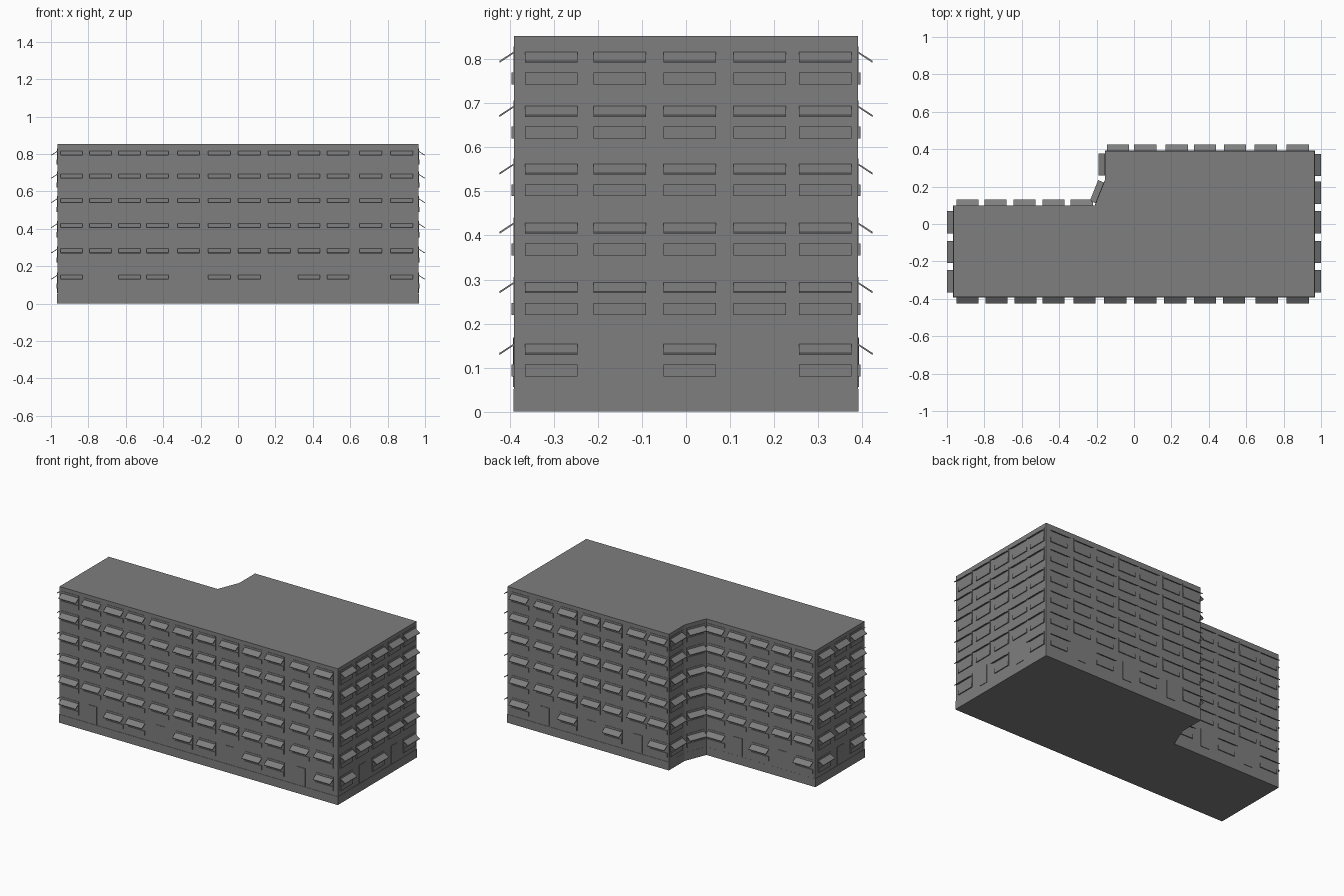
import bpy, bmesh
from mathutils import Vector, Matrix

cube = bpy.data.objects.get("Cube")
if cube:
    bpy.data.objects.remove(cube, do_unlink=True)

# One flat concrete grey for everything
grey = bpy.data.materials.new("concrete grey")
grey.use_nodes = True
colour = (0.21, 0.21, 0.21, 1)
grey.diffuse_color = colour
grey.node_tree.nodes["Principled BSDF"].inputs["Base Color"].default_value = colour

HEIGHT = 0.853
SILLS = [0.08, 0.22, 0.355, 0.489, 0.62, 0.743]
WIDTH = 0.119
A, B, C = Vector((-0.965, -0.39)), Vector((0.965, -0.39)), Vector((0.965, 0.39))
D, E, F, G = (Vector(p) for p in ((-0.155, 0.39), (-0.155, 0.235), (-0.21, 0.098), (-0.965, 0.098)))
OUTLINE = [A, B, C, D, E, F, G]


def finish(name, bm):
    bmesh.ops.recalc_face_normals(bm, faces=bm.faces)
    mesh = bpy.data.meshes.new(name)
    bm.to_mesh(mesh)
    bm.free()
    mesh.materials.append(grey)
    obj = bpy.data.objects.new(name, mesh)
    bpy.context.collection.objects.link(obj)
    return obj


def block(name, z0, z1, scale=(1, 1)):
    """Extrude the building outline between two heights."""
    bm = bmesh.new()
    face = bm.faces.new([bm.verts.new((p.x * scale[0], p.y * scale[1], z0)) for p in OUTLINE])
    top = bmesh.ops.extrude_face_region(bm, geom=[face], use_keep_orig=True)
    verts = [v for v in top["geom"] if isinstance(v, bmesh.types.BMVert)]
    bmesh.ops.translate(bm, vec=(0, 0, z1 - z0), verts=verts)
    return finish(name, bm)


def prism(bm, frame, profile, width):
    """Sweep an (outward, up) profile across a width along the wall."""
    ends = [[bm.verts.new(frame @ Vector((s * width / 2, o, z))) for o, z in profile]
            for s in (-1, 1)]
    bm.faces.new(ends[0])
    bm.faces.new(ends[1][::-1])
    n = len(profile)
    for i in range(n):
        j = (i + 1) % n
        bm.faces.new((ends[0][i], ends[0][j], ends[1][j], ends[1][i]))


def slab(bm, frame, z0, z1, depth, width):
    prism(bm, frame, [(-0.002, z0), (depth, z0), (depth, z1), (-0.002, z1)], width)


block("building_body", 0, HEIGHT)
block("plinth", 0, 0.052, (1.002, 1.005))

# Each wall: start, end, opening centres along x or y, ground floor doors
front = [-0.89, -0.735, -0.58, -0.43, -0.265, -0.1, 0.06, 0.22, 0.38, 0.535, 0.71, 0.875]
side = [-0.306, -0.15, 0.009, 0.167, 0.316]
back = [-0.085, 0.06, 0.228, 0.38, 0.54, 0.705, 0.875]
wing = [-0.89, -0.74, -0.585, -0.43, -0.28]
WALLS = {
    "front": (A, B, 0, front, (1, 4, 7, 10)),
    "right_end": (B, C, 1, side, (1, 3)),
    "back": (C, D, 0, back, (1, 3, 5)),
    "inner_corner": (D, E, 1, [0.318], ()),
    "angled_corner": (E, F, 1, [0.1665], ()),
    "wing_back": (F, G, 0, wing, (1, 3)),
    "left_end": (G, A, 1, side[:3], (1,)),
}

for wall, (start, end, axis, centres, doors) in WALLS.items():
    along = (end - start).normalized()
    panes, panels, awnings, doorways = (bmesh.new() for _ in range(4))
    for i, c in enumerate(centres):
        p = start + (end - start) * ((c - start[axis]) / (end[axis] - start[axis]))
        # Local x runs along the wall, y points outward
        frame = Matrix(((along.x, along.y, 0, p.x), (along.y, -along.x, 0, p.y),
                        (0, 0, 1, 0), (0, 0, 0, 1)))
        for floor, z in enumerate(SILLS):
            if floor == 0 and i in doors:
                slab(doorways, frame, 0.056, 0.168, 0.003, 0.06)
                continue
            slab(panes, frame, z, z + 0.086, 0.002, WIDTH)
            slab(panels, frame, z, z + 0.027, 0.006, WIDTH)
            prism(awnings, frame, [(0, z + 0.071), (0, z + 0.075),
                                   (0.034, z + 0.053), (0.033, z + 0.049)], WIDTH)
    for part, bm in (("windows", panes), ("window_panels", panels),
                     ("awnings", awnings), ("doors", doorways)):
        if bm.verts:
            finish(wall + "_" + part, bm)
        else:
            bm.free()
